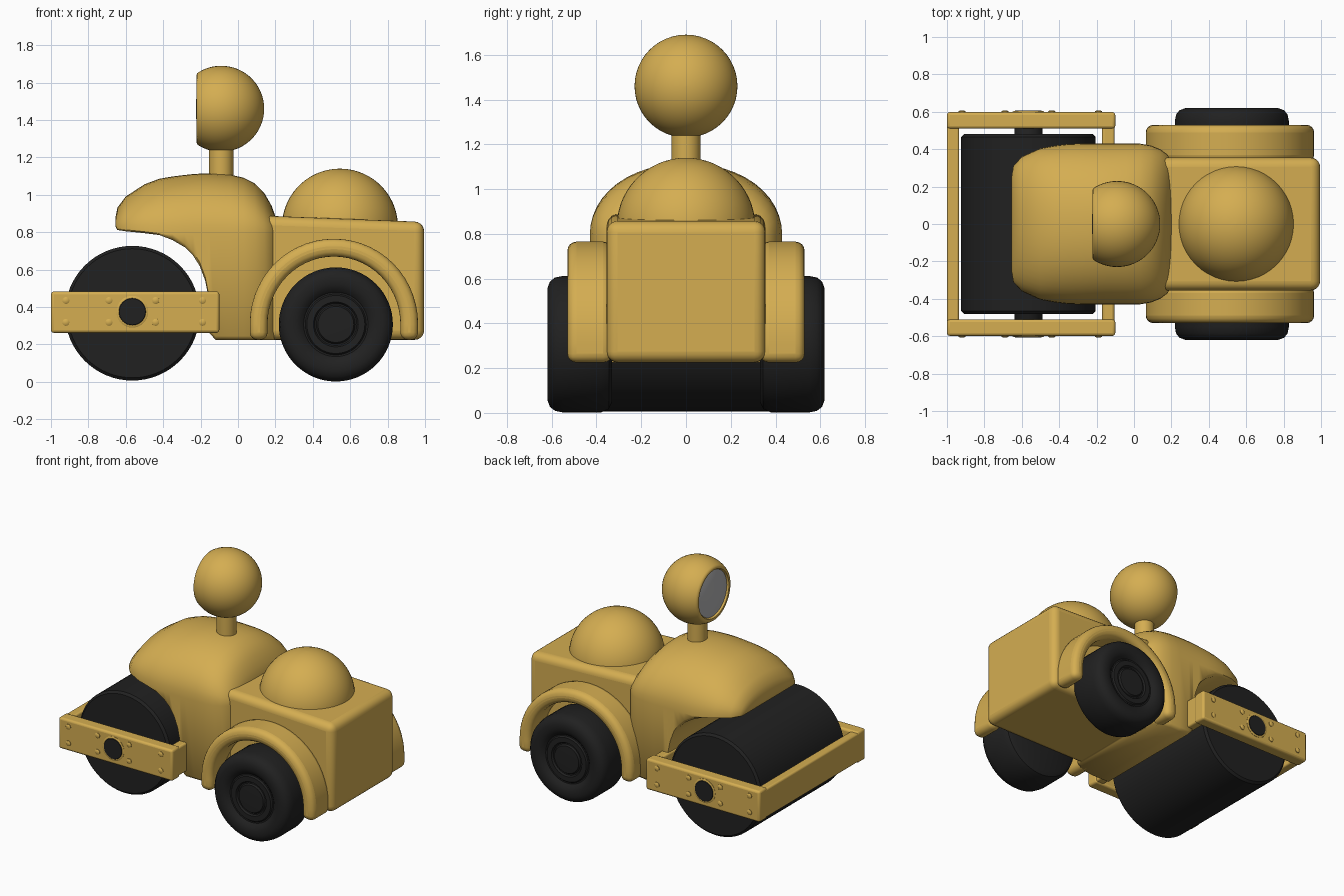
import bpy, bmesh, math
from mathutils import Vector, Matrix

if "Cube" in bpy.data.objects:
    bpy.data.objects.remove(bpy.data.objects["Cube"])


def material(name, rgb):
    m = bpy.data.materials.new(name)
    m.diffuse_color = (*rgb, 1)
    m.use_nodes = True
    m.node_tree.nodes["Principled BSDF"].inputs["Base Color"].default_value = m.diffuse_color
    return m


YELLOW = material("yellow paint", (0.66, 0.42, 0.083))
BLACK = material("black rubber", (0.015, 0.015, 0.015))
GREY = material("grey glass", (0.45, 0.45, 0.46))


def finish(name, bm, mat, bevel=0, segs=3, angle=40):
    """Turn a bmesh into a smooth shaded object, with an optional bevel."""
    bmesh.ops.recalc_face_normals(bm, faces=bm.faces)
    me = bpy.data.meshes.new(name)
    bm.to_mesh(me)
    bm.free()
    me.materials.append(mat)
    ob = bpy.data.objects.new(name, me)
    bpy.context.collection.objects.link(ob)
    if bevel:
        mod = ob.modifiers.new("bevel", 'BEVEL')
        mod.width, mod.segments = bevel, segs
        mod.limit_method, mod.angle_limit = 'ANGLE', math.radians(50)
    bpy.ops.object.select_all(action='DESELECT')
    ob.select_set(True)
    bpy.context.view_layer.objects.active = ob
    bpy.ops.object.shade_smooth_by_angle(angle=math.radians(angle))
    return ob


def loft(bm, rings):
    """Skin a list of closed point loops and cap both ends."""
    vs = [[bm.verts.new(p) for p in r] for r in rings]
    n = len(vs[0])
    for a, b in zip(vs, vs[1:]):
        for i in range(n):
            j = (i + 1) % n
            bm.faces.new((a[i], a[j], b[j], b[i]))
    bm.faces.new(vs[0])
    bm.faces.new(vs[-1])


def lathe(name, profile, loc, axis, mat, seg=48):
    """Spin (radius, height) points round an axis through loc."""
    rot = Vector(axis).to_track_quat('Z', 'Y').to_matrix()
    bm = bmesh.new()
    loft(bm, [[rot @ Vector((r * math.cos(t), r * math.sin(t), h)) + Vector(loc)
               for t in (2 * math.pi * k / seg for k in range(seg))]
              for r, h in profile])
    return finish(name, bm, mat)


def box(name, lo, hi, mat, bevel, segs=3, slope=0):
    bm = bmesh.new()
    lo, hi = Vector(lo), Vector(hi)
    bmesh.ops.create_cube(bm, size=1, matrix=Matrix.Translation((lo + hi) / 2)
                          @ Matrix.Diagonal((*(hi - lo), 1)))
    for v in bm.verts:          # optional fall of the top towards the back
        if slope and v.co.z > lo.z + 0.01 and v.co.x > lo.x + 0.01:
            v.co.z -= slope
    return finish(name, bm, mat, bevel, segs)


# Hood and front body: cross sections (x, bottom, top, half width)
stations = [(-.655, .83, .88, .25), (-.645, .812, .93, .31), (-.60, .805, .99, .36),
            (-.50, .795, 1.055, .405), (-.42, .785, 1.085, .42), (-.35, .758, 1.097, .428),
            (-.285, .72, 1.105, .43), (-.24, .675, 1.11, .43), (-.205, .62, 1.112, .43),
            (-.175, .54, 1.113, .43), (-.157, .45, 1.113, .43), (-.152, .26, 1.113, .43),
            (-.12, .225, 1.112, .43), (-.04, .225, 1.107, .43), (.03, .225, 1.09, .43),
            (.09, .225, 1.06, .42), (.14, .225, 1.01, .40), (.18, .225, .94, .37),
            (.205, .225, .87, .32)]
rings = []
for x, zb, zt, w in stations:
    zs = max(zb + .008, min(.79, zt - .08))
    ring = [(x, w - .02, zb), (x, w, min(zb + .02, zs))]
    for k in range(25):
        t = math.pi * k / 24
        c, s = math.cos(t), math.sin(t)
        ring.append((x, w * math.copysign(abs(c) ** .95, c), zs + (zt - zs) * s ** .95 + .001))
    ring += [(x, -w, min(zb + .02, zs)), (x, -w + .02, zb)]
    rings.append(ring)
bm = bmesh.new()
loft(bm, rings)
finish("hood", bm, YELLOW, angle=60)

# Rear body with its engine dome
box("rear_body", (.10, -.355, .225), (.995, .355, .89), YELLOW, .05, 5, slope=.035)
dome = [(.31 * math.cos(a), .31 * math.sin(a))
        for a in (math.radians(-5 + 94.9 * k / 16) for k in range(17))]
lathe("engine_dome", dome, (.545, 0, .83), (0, 0, 1), YELLOW)

# Round head lamp on a stem, facing forward along -x
lathe("lamp_stem", [(.065, 1.05), (.065, 1.27)], (-.09, 0, 0), (0, 0, 1), YELLOW, 32)
head = [(.23 * math.sin(a), -.23 * math.cos(a))
        for a in (math.radians(.3 + 121 * k / 20) for k in range(21))]
head += [(.19, .128), (.18, .132), (.17, .13), (.163, .12), (.163, .09)]
lathe("lamp_shell", head, (-.09, 0, 1.46), (-1, 0, 0), YELLOW)
lathe("lamp_glass", [(.164, .10), (.163, .118), (.12, .127), (.06, .133), (.001, .135)],
      (-.09, 0, 1.46), (-1, 0, 0), GREY)

# Front drum and axle
lathe("front_drum", [(.30, -.48), (.345, -.48), (.36, -.465), (.36, .465), (.345, .48), (.30, .48)],
      (-.565, 0, .367), (0, 1, 0), BLACK, 64)
lathe("drum_axle", [(.07, -.606), (.075, -.60), (.075, .60), (.07, .606)],
      (-.565, 0, .375), (0, 1, 0), BLACK, 32)

# Drum frame: crossbars at both ends, side rails with collars and bolts
box("frame_front_bar", (-1, -.58, .27), (-.935, .58, .475), YELLOW, .012)
box("frame_rear_bar", (-.17, -.58, .27), (-.105, .58, .475), YELLOW, .012)

wheel = [(.05, .33), (.26, .33), (.29, .345), (.305, .38), (.305, .55), (.298, .585),
         (.28, .608), (.25, .619), (.215, .617), (.19, .608), (.172, .59), (.163, .59),
         (.155, .60), (.12, .60), (.112, .588), (.104, .588), (.096, .60), (.05, .602)]
CX, CZ = .513, .31
for side, s in (("right", -1), ("left", 1)):
    ys = sorted((s * .51, s * .598))
    box(f"frame_rail_{side}", (-1, ys[0], .262), (-.1, ys[1], .483), YELLOW, .015)
    lathe(f"axle_collar_{side}", [(.085, .59), (.085, .60), (.08, .603), (.07, .603)],
          (-.565, 0, .375), (0, s, 0), YELLOW, 32)
    for i, x in enumerate((-.92, -.69, -.44, -.19)):
        for j, z in enumerate((.318, .435)):
            lathe(f"bolt_{side}_{i}_{j}", [(.019, .59), (.019, .602), (.012, .607)],
                  (x, 0, z), (0, s, 0), YELLOW, 12)

    # Rear wheel with ringed hub
    lathe(f"rear_wheel_{side}", wheel, (.523, 0, .307), (0, s, 0), BLACK, 64)

    # Arched fender with straight ends
    arc = [math.pi * k / 28 for k in range(29)]
    prof = [(CX + .45, .225)] + [(CX + .45 * math.cos(t), CZ + .455 * math.sin(t)) for t in arc]
    prof += [(CX - .45, .225), (CX - .355, .225)]
    prof += [(CX + .355 * math.cos(t), CZ + .36 * math.sin(t)) for t in reversed(arc)]
    prof += [(CX + .355, .225)]
    bm = bmesh.new()
    loft(bm, [[(x, s * y, z) for x, z in prof] for y in (.33, .53)])
    finish(f"fender_{side}", bm, YELLOW, .04, 4)
